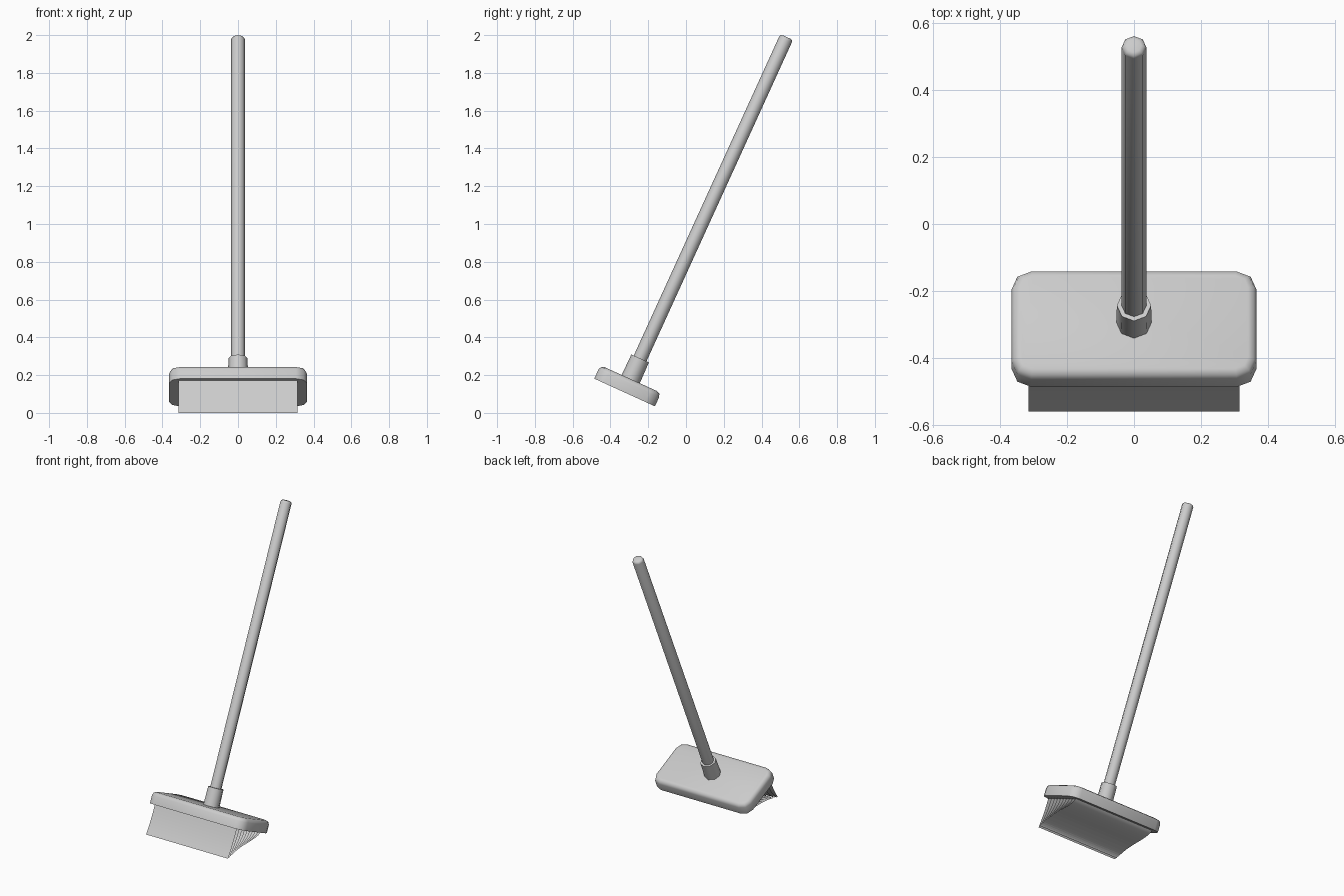
import bpy, bmesh
from math import radians, pi
from mathutils import Matrix, Vector

if "Cube" in bpy.data.objects:
    bpy.data.objects.remove(bpy.data.objects["Cube"])

TILT = radians(24.5)
# Broom frame: origin at middle of head underside, local z runs up the handle
FRAME = Matrix.Translation((0, -0.325, 0.108)) @ Matrix.Rotation(-TILT, 4, 'X')


def finish(bm, name, matrix=None):
    if matrix:
        bm.transform(matrix)
    me = bpy.data.meshes.new(name)
    bm.to_mesh(me)
    bm.free()
    ob = bpy.data.objects.new(name, me)
    bpy.context.collection.objects.link(ob)
    bpy.ops.object.select_all(action='DESELECT')
    ob.select_set(True)
    bpy.context.view_layer.objects.active = ob
    bpy.ops.object.shade_smooth_by_angle(angle=radians(50))
    return ob


def bevel_top(bm, width, segments):
    top = max(v.co.z for v in bm.verts)
    edges = [e for e in bm.edges if all(abs(v.co.z - top) < 1e-5 for v in e.verts)]
    bmesh.ops.bevel(bm, geom=edges, offset=width, segments=segments,
                    profile=0.5, affect='EDGES')


def rod(name, r1, r2, z1, z2, bevel=0):
    bm = bmesh.new()
    bmesh.ops.create_cone(bm, cap_ends=True, segments=8, radius1=r1, radius2=r2,
                          depth=z2 - z1,
                          matrix=Matrix.Translation((0, 0, (z1 + z2) / 2)))
    if bevel:
        bevel_top(bm, bevel, 2)
    return finish(bm, name, FRAME)


# Head block: rounded corners and a softened upper rim
bm = bmesh.new()
bmesh.ops.create_cube(bm, size=1, matrix=Matrix.Translation((0, 0, 0.039))
                      @ Matrix.Diagonal((0.73, 0.353, 0.078, 1)))
uprights = [e for e in bm.edges if abs(e.verts[0].co.z - e.verts[1].co.z) > 0.01]
bmesh.ops.bevel(bm, geom=uprights, offset=0.058, segments=2, profile=0.5, affect='EDGES')
bevel_top(bm, 0.024, 2)
finish(bm, "broom_head", FRAME)

# Socket and handle
rod("handle_socket", 0.053, 0.051, 0.07, 0.198)
rod("handle", 0.037, 0.037, 0.10, 2.068, bevel=0.014)

# Bristles: thin sheets that leave the head square and sweep forward
ROWS, STEPS, HALF = 10, 6, 0.315
down = FRAME.to_3x3() @ Vector((0, 0, -1))
bm = bmesh.new()
for i in range(ROWS):
    f = i / (ROWS - 1)
    root = FRAME @ Vector((0, -0.152 + 0.292 * f, 0.002))
    tip = Vector((0, -0.56, 0)).lerp(Vector((0, -0.435, 0.03)), f)
    mid = root + down * (0.11 - 0.075 * f)
    prev = None
    for s in range(STEPS + 1):
        t = s / STEPS
        p = root * (1 - t) ** 2 + mid * 2 * t * (1 - t) + tip * t * t
        row = [bm.verts.new((x, p.y, p.z)) for x in (-HALF, HALF)]
        if prev:
            bm.faces.new((prev[0], row[0], row[1], prev[1]))
        prev = row
finish(bm, "bristles")
